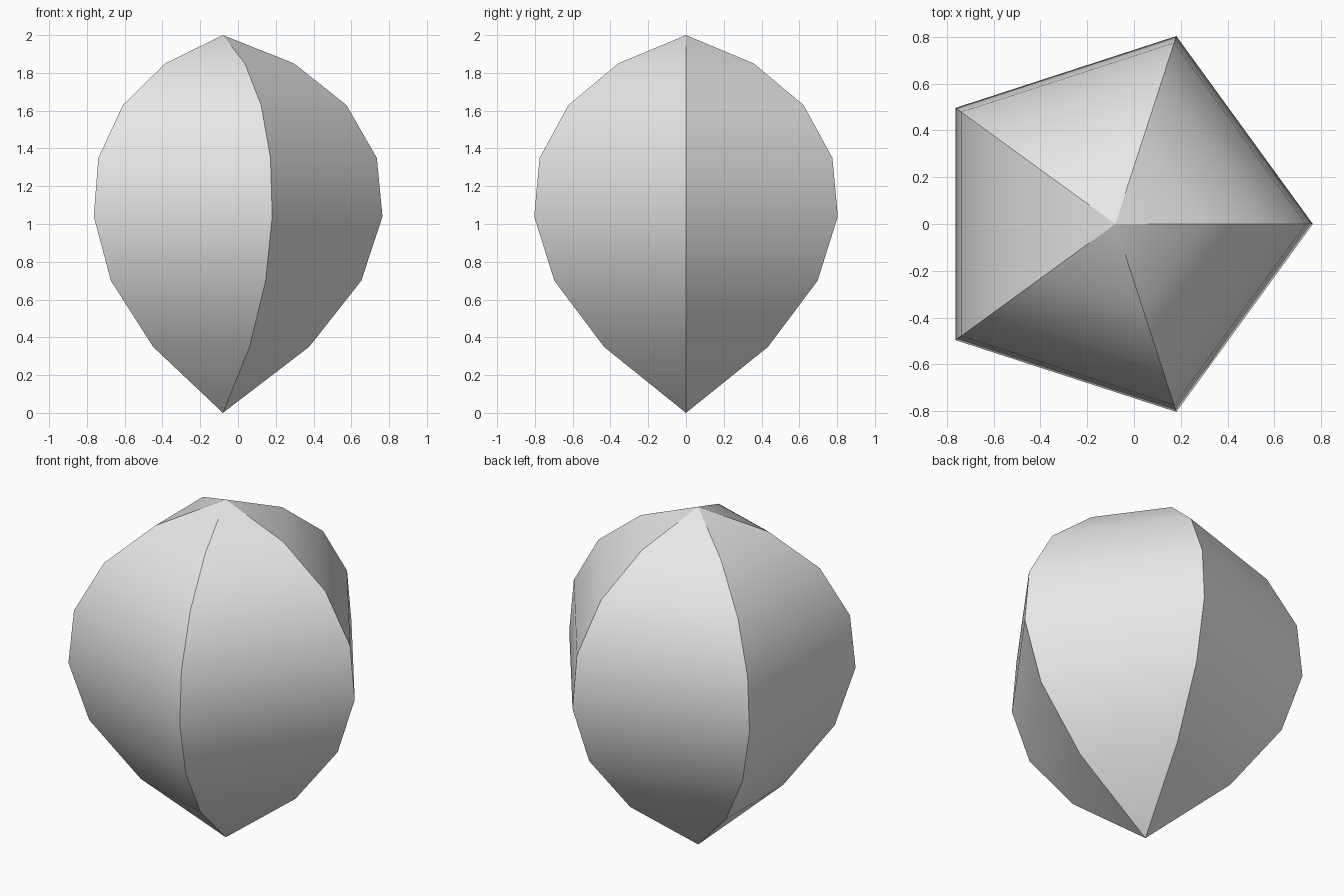
import bpy, bmesh
from math import cos, sin, tau, radians

cube = bpy.data.objects.get("Cube")
if cube:
    bpy.data.objects.remove(cube, do_unlink=True)

SIDES = 5
CENTRE_X = -0.08
# radius and height of each ring, bottom to top
RINGS = [(0.457, 0.35), (0.733, 0.70), (0.845, 1.04),
         (0.815, 1.35), (0.654, 1.63), (0.377, 1.85)]

# Plain grey material
grey = bpy.data.materials.new("light_grey")
grey.use_nodes = True
colour = (0.8, 0.8, 0.8, 1)
grey.diffuse_color = colour
grey.node_tree.nodes["Principled BSDF"].inputs["Base Color"].default_value = colour

# Five-sided pod: rings closed to a point at each end
bm = bmesh.new()
bottom = bm.verts.new((CENTRE_X, 0, 0))
top = bm.verts.new((CENTRE_X, 0, 2))
rings = [[bm.verts.new((CENTRE_X + r * cos(tau * i / SIDES), r * sin(tau * i / SIDES), z))
          for i in range(SIDES)] for r, z in RINGS]
for i in range(SIDES):
    j = (i + 1) % SIDES
    bm.faces.new((bottom, rings[0][j], rings[0][i]))
    for low, high in zip(rings, rings[1:]):
        bm.faces.new((low[i], low[j], high[j], high[i]))
    bm.faces.new((rings[-1][i], rings[-1][j], top))
bmesh.ops.recalc_face_normals(bm, faces=bm.faces)

mesh = bpy.data.meshes.new("pod")
bm.to_mesh(mesh)
bm.free()
mesh.materials.append(grey)
pod = bpy.data.objects.new("pod", mesh)
bpy.context.collection.objects.link(pod)

# Smooth along each panel, crisp ridges between panels
bpy.ops.object.select_all(action="DESELECT")
pod.select_set(True)
bpy.context.view_layer.objects.active = pod
bpy.ops.object.shade_smooth_by_angle(angle=radians(27))
